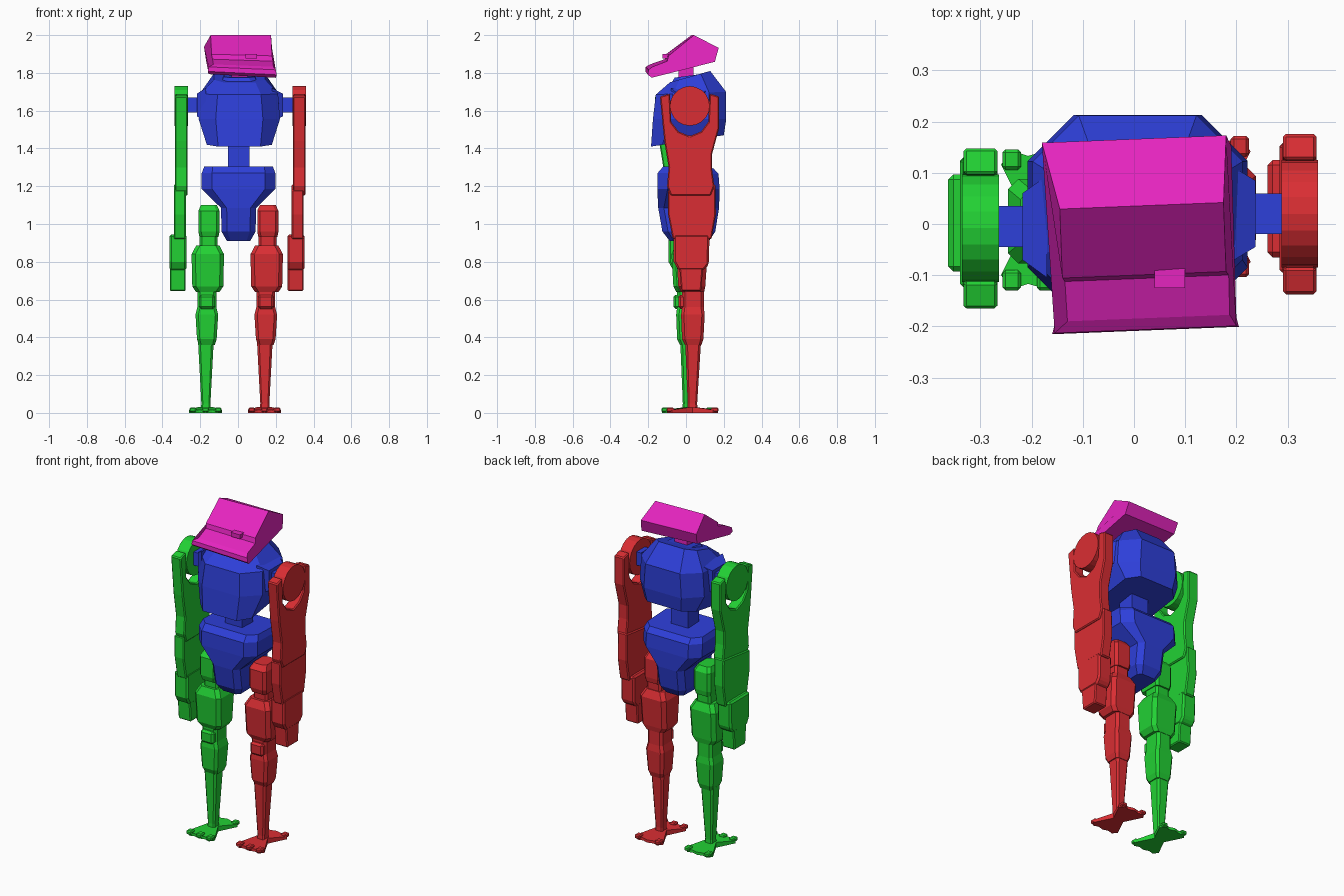
import bpy, bmesh, math


def material(name, rgb):
    m = bpy.data.materials.new(name)
    m.diffuse_color = (*rgb, 1)
    return m


MAGENTA = material("magenta", (0.78, 0.018, 0.52))
BLUE = material("blue", (0.027, 0.05, 0.70))
GREEN = material("green", (0.016, 0.64, 0.034))
RED = material("red", (0.70, 0.027, 0.033))


def finish(name, bm, mat, bevel=0):
    bmesh.ops.recalc_face_normals(bm, faces=bm.faces)
    mesh = bpy.data.meshes.new(name)
    bm.to_mesh(mesh)
    bm.free()
    mesh.materials.append(mat)
    ob = bpy.data.objects.new(name, mesh)
    bpy.context.collection.objects.link(ob)
    if bevel:
        mod = ob.modifiers.new("edge_chamfer", 'BEVEL')
        mod.width = bevel
        mod.segments = 1
        mod.limit_method = 'ANGLE'
        mod.angle_limit = math.radians(35)
    return ob


def bridge(bm, loops):
    """Skin a stack of equal point loops and close both ends."""
    rows = [[bm.verts.new(p) for p in loop] for loop in loops]
    n = len(rows[0])
    for a, b in zip(rows, rows[1:]):
        for i in range(n):
            j = (i + 1) % n
            bm.faces.new((a[i], a[j], b[j], b[i]))
    bm.faces.new(rows[0])
    bm.faces.new(rows[-1])


def loft(name, mat, rings, cx=0, cy=0):
    """Chamfered rectangles: (front z, back z, half width, front y, back y, chamfer)."""
    bm = bmesh.new()
    loops = []
    for zf, zb, hx, y0, y1, c in rings:
        pts = [(hx - c, y0), (hx, y0 + c), (hx, y1 - c), (hx - c, y1),
               (c - hx, y1), (-hx, y1 - c), (-hx, y0 + c), (c - hx, y0)]
        loops.append([(cx + x, cy + y, zf + (zb - zf) * (y - y0) / (y1 - y0)) for x, y in pts])
    bridge(bm, loops)
    return finish(name, bm, mat)


def slab(name, mat, profile, x0, x1, bevel=0):
    """Side profile of (y, z) points extruded along x."""
    bm = bmesh.new()
    bridge(bm, [[(x, y, z) for y, z in profile] for x in (x0, x1)])
    return finish(name, bm, mat, bevel)


def block(name, mat, x0, x1, y0, y1, z0, z1, bevel=0):
    return slab(name, mat, [(y0, z0), (y1, z0), (y1, z1), (y0, z1)], x0, x1, bevel)


# Head: wedge with a projecting visor, slightly turned (y, z, left x, right x)
head = [(0.035, 2.00, -0.145, 0.175), (0.166, 1.935, -0.18, 0.18),
        (0.145, 1.865, -0.17, 0.19), (-0.19, 1.785, -0.155, 0.20),
        (-0.209, 1.80, -0.16, 0.205), (-0.207, 1.825, -0.155, 0.20),
        (-0.185, 1.84, -0.13, 0.187), (-0.107, 1.868, -0.135, 0.185),
        (-0.10, 1.895, -0.14, 0.18)]


def tilt(x, y, z):
    return x, y + 0.04 * x, z - 0.25 * x * (2.0 - z)


bm = bmesh.new()
bridge(bm, [[tilt(p[k], p[0], p[1]) for p in head] for k in (2, 3)])
finish("head", bm, MAGENTA)
block("visor_catch", MAGENTA, 0.04, 0.10, -0.125, -0.085, 1.875, 1.90)
block("neck", MAGENTA, -0.035, 0.05, -0.04, 0.04, 1.73, 1.85)

# Torso with a sloping top and underside
loft("torso", BLUE, [
    (1.41, 1.47, 0.172, -0.185, 0.20, 0.06),
    (1.555, 1.555, 0.215, -0.175, 0.213, 0.09),
    (1.685, 1.70, 0.205, -0.16, 0.212, 0.09),
    (1.75, 1.81, 0.135, -0.085, 0.128, 0.05)], cx=0.007)
loft("collar", BLUE, [(1.74, 1.77, 0.10, -0.08, 0.09, 0.03),
                      (1.775, 1.795, 0.08, -0.06, 0.09, 0.03)], cx=0.007)

# Shoulder sockets and axles
for side, x_in, x_mid, x_out, cy in (("left", -0.17, -0.218, -0.29, -0.005),
                                     ("right", 0.18, 0.237, 0.31, 0.02)):
    bm = bmesh.new()
    bridge(bm, [[(x, cy - y, 1.63 - h), (x, cy + y, 1.63 - h),
                 (x, cy + y, 1.63 + h), (x, cy - y, 1.63 + h)]
                for x, y, h in ((x_in, 0.10, 0.09), (x_mid, 0.065, 0.06))])
    finish(side + "_shoulder_socket", bm, BLUE)
    block(side + "_shoulder_axle", BLUE, x_mid, x_out, cy - 0.04, cy + 0.04, 1.59, 1.67)

# Waist post and pelvis
block("waist", BLUE, -0.053, 0.062, -0.05, 0.055, 1.26, 1.47)
loft("pelvis", BLUE, [
    (0.91, 0.915, 0.062, -0.085, 0.125, 0.02),
    (0.96, 0.96, 0.09, -0.125, 0.155, 0.03),
    (1.085, 1.085, 0.093, -0.147, 0.175, 0.03),
    (1.185, 1.185, 0.195, -0.152, 0.178, 0.055),
    (1.27, 1.265, 0.195, -0.15, 0.172, 0.055),
    (1.305, 1.295, 0.182, -0.12, 0.145, 0.045)], cx=0.003)


def arm(side, mat, x, cy):
    def part(name, profile, dx, half, bevel=0.006):
        slab(side + name, mat, [(cy + y, z) for y, z in profile],
             x + dx - half, x + dx + half, bevel)

    # Shoulder disc
    disc = [(0.105 * math.cos(math.tau * i / 20), 1.625 + 0.105 * math.sin(math.tau * i / 20))
            for i in range(20)]
    part("_shoulder_disc", disc, 0, 0.036, 0)
    # Forked upper arm cradling the disc
    part("_upper_arm", [
        (-0.158, 1.675), (-0.105, 1.69), (-0.098, 1.54), (-0.06, 1.49), (0, 1.465),
        (0.06, 1.49), (0.098, 1.54), (0.105, 1.69), (0.156, 1.675), (0.156, 1.51),
        (0.118, 1.37), (0.118, 1.29), (0.13, 1.20), (0.11, 1.15),
        (-0.10, 1.15), (-0.12, 1.20), (-0.112, 1.30), (-0.135, 1.44)], 0, 0.033)
    # Forearm, hand and fingers
    part("_forearm", [(-0.115, 1.18), (0.135, 1.21), (0.138, 1.05), (0.115, 0.92),
                      (-0.09, 0.92), (-0.115, 1.05)], -0.008, 0.032)
    part("_hand", [(-0.085, 0.945), (0.105, 0.945), (0.10, 0.785), (0.075, 0.755),
                   (-0.06, 0.755), (-0.085, 0.80)], -0.018, 0.045, 0.01)
    part("_fingers", [(-0.055, 0.77), (0.07, 0.77), (0.06, 0.645), (-0.045, 0.645)],
         -0.019, 0.042)


def leg(side, mat, x, cy):
    # Hip knuckle and its stem
    loft(side + "_hip", mat, [
        (0.93, 0.93, 0.050, -0.075, 0.065, 0.015), (0.96, 0.96, 0.056, -0.085, 0.07, 0.015),
        (1.07, 1.07, 0.056, -0.085, 0.07, 0.015), (1.10, 1.10, 0.042, -0.06, 0.05, 0.015)],
        x + 0.008, cy)
    loft(side + "_hip_stem", mat, [(0.86, 0.86, 0.047, -0.05, 0.055, 0.012),
                                   (0.94, 0.94, 0.047, -0.05, 0.055, 0.012)], x + 0.006, cy)
    # Thigh
    loft(side + "_thigh", mat, [
        (0.64, 0.64, 0.062, -0.06, 0.062, 0.02), (0.67, 0.67, 0.082, -0.075, 0.068, 0.02),
        (0.84, 0.84, 0.086, -0.085, 0.08, 0.02), (0.885, 0.885, 0.062, -0.065, 0.06, 0.02)],
        x + 0.002, cy)
    # Knee, kneecap and calf
    loft(side + "_calf", mat, [
        (0.36, 0.36, 0.042, -0.04, 0.048, 0.012), (0.39, 0.39, 0.052, -0.055, 0.058, 0.015),
        (0.52, 0.52, 0.060, -0.06, 0.065, 0.015), (0.56, 0.56, 0.050, -0.055, 0.06, 0.015),
        (0.65, 0.65, 0.050, -0.055, 0.06, 0.015)], x - 0.003, cy)
    block(side + "_kneecap", mat, x - 0.045, x + 0.04, cy - 0.075, cy, 0.55, 0.625, 0.012)
    # Shin
    loft(side + "_shin", mat, [
        (0.02, 0.02, 0.026, -0.027, 0.027, 0.008), (0.05, 0.05, 0.024, -0.025, 0.025, 0.008),
        (0.37, 0.37, 0.041, -0.038, 0.045, 0.012)], x - 0.008, cy)
    # Splayed foot, pinched in the middle, with raised toe pads
    fx = x - 0.01
    quarter = [(0.034, 0.0), (0.088, 0.108), (0.066, 0.135), (0.035, 0.125), (0.0, 0.135)]
    half = [(a, -b) for a, b in quarter[::-1]] + quarter[1:]
    outline = half + [(-a, b) for a, b in reversed(half[1:-1])]
    bm = bmesh.new()
    bridge(bm, [[(fx + a, cy + b, 0.0) for a, b in outline],
                [(fx + a, cy + b, 0.016 if abs(b) > 0.05 else 0.032) for a, b in outline]])
    finish(side + "_foot", bm, mat)
    for i, (a, b) in enumerate([(-0.067, -1), (0, -1), (0.067, -1), (-0.067, 1), (0.067, 1)]):
        block(f"{side}_toe_{i}", mat, fx + a - 0.018, fx + a + 0.018,
              cy + b * 0.118 - 0.02, cy + b * 0.118 + 0.02, 0.004, 0.028, 0.006)


arm("left", GREEN, -0.300, -0.008)
arm("right", RED, 0.324, 0.020)
leg("left", GREEN, -0.162, 0.008)
leg("right", RED, 0.150, 0.034)
